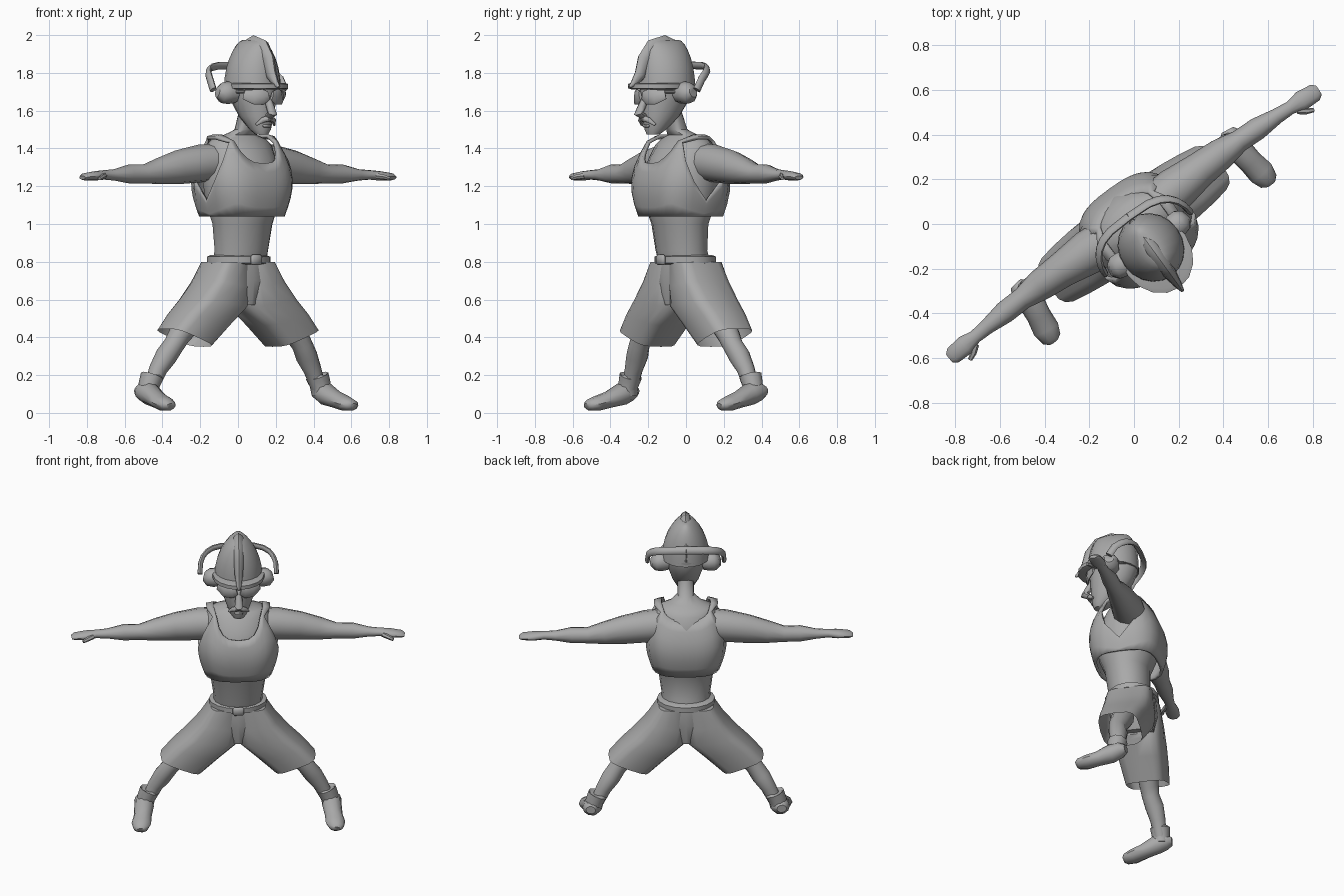
import bpy, bmesh
from math import cos, sin, pi, radians, copysign
from mathutils import Vector, Matrix

cube = bpy.data.objects.get("Cube")
if cube:
    bpy.data.objects.remove(cube, do_unlink=True)

grey = bpy.data.materials.new("plain_grey")
grey.use_nodes = True
COLOUR = (0.4, 0.4, 0.4, 1)
grey.diffuse_color = COLOUR
grey.node_tree.nodes["Principled BSDF"].inputs["Base Color"].default_value = COLOUR

TURN = Matrix.Rotation(radians(36), 4, 'Z')   # the figure stands turned to its left
X, Y, Z = Vector((1, 0, 0)), Vector((0, 1, 0)), Vector((0, 0, 1))


def power(value, exponent):
    return copysign(abs(value) ** exponent, value)


def finish(name, bm, mirror=False, thickness=0):
    """Turn a bmesh into a shaded object, optionally mirrored to the other side."""
    if mirror:
        copied = bmesh.ops.duplicate(bm, geom=bm.verts[:] + bm.edges[:] + bm.faces[:])["geom"]
        copied_verts = [item for item in copied if isinstance(item, bmesh.types.BMVert)]
        bmesh.ops.scale(bm, vec=(-1, 1, 1), verts=copied_verts)
    bmesh.ops.remove_doubles(bm, verts=bm.verts, dist=.001)
    bmesh.ops.recalc_face_normals(bm, faces=bm.faces)
    mesh = bpy.data.meshes.new(name)
    bm.to_mesh(mesh)
    bm.free()
    mesh.transform(TURN)
    mesh.materials.append(grey)
    obj = bpy.data.objects.new(name, mesh)
    bpy.context.collection.objects.link(obj)
    if thickness:
        obj.modifiers.new("thickness", 'SOLIDIFY').thickness = thickness
    bpy.ops.object.select_all(action='DESELECT')
    obj.select_set(True)
    bpy.context.view_layer.objects.active = obj
    bpy.ops.object.shade_smooth_by_angle(angle=radians(45))


def skin(rings, sides, exponent, end=True):
    """Loft rings given as (centre, half-axis u, half-axis v)."""
    bm = bmesh.new()
    loops = []
    for centre, u, v in rings:
        angles = [2 * pi * i / sides for i in range(sides)]
        loops.append([bm.verts.new(centre + u * power(cos(a), exponent) + v * power(sin(a), exponent))
                      for a in angles])
    for lower, upper in zip(loops, loops[1:]):
        for i in range(sides):
            j = (i + 1) % sides
            bm.faces.new((lower[i], lower[j], upper[j], upper[i]))
    bm.faces.new(loops[0])
    if end:
        bm.faces.new(loops[-1])
    return bm


def tube(name, points, sides=12, ref=Y, exponent=1, mirror=False):
    """Loft along points (x, y, z, half size across ref, optional half size along ref)."""
    centres = [Vector(point[:3]) for point in points]
    rings = []
    for i, point in enumerate(points):
        tangent = (centres[min(i + 1, len(centres) - 1)] - centres[max(i - 1, 0)]).normalized()
        u = tangent.cross(ref).normalized()
        rings.append((centres[i], u * point[3], u.cross(tangent) * point[-1]))
    finish(name, skin(rings, sides, exponent), mirror)


def stack(name, levels, sides=16, exponent=1):
    """Loft level rings given as (z, y centre, half width, half depth)."""
    rings = [(Vector((0, y, z)), X * width, Y * depth) for z, y, width, depth in levels]
    finish(name, skin(rings, sides, exponent))


def block(name, centre, size, bevel):
    bm = bmesh.new()
    bmesh.ops.create_cube(bm, size=1, matrix=Matrix.Translation(centre) @ Matrix.Diagonal((*size, 1)))
    bmesh.ops.bevel(bm, geom=bm.edges[:], offset=bevel, segments=1, affect='EDGES')
    finish(name, bm)


def hoop(name, z, y, width, depth, height):
    """Flat-sided elliptical band with bevelled rims."""
    inset = .02
    stack(name, [(z - height / 2, y, width - inset, depth - inset), (z - height / 3, y, width, depth),
                 (z + height / 3, y, width, depth), (z + height / 2, y, width - inset, depth - inset)])


# Body and neck
stack("torso", [(.76, 0, .15, .13), (.86, -.03, .15, .13), (1, -.04, .17, .14), (1.1, -.04, .2, .18),
                (1.25, -.03, .22, .2), (1.35, -.02, .2, .17), (1.42, -.01, .19, .13), (1.45, -.01, .16, .1),
                (1.47, -.02, .1, .07), (1.5, -.06, .05, .06), (1.6, -.1, .05, .06)])

# Arms with flat hands and thumbs
ARM = [(.1, 1.33, .1, .1), (.24, 1.32, .1, .1), (.38, 1.3, .09, .08), (.5, 1.28, .07, .07),
       (.6, 1.265, .05, .05), (.7, 1.265, .05, .05), (.8, 1.26, .03, .035), (.87, 1.26, .025, .03),
       (.93, 1.255, .025, .045), (1, 1.25, .02, .04), (1.02, 1.245, .01, .025)]
tube("arms", [(x, .025 * sin(pi * x), z, height, depth) for x, z, height, depth in ARM], mirror=True)
tube("thumbs", [(.89, -.02, 1.255, .016), (.92, -.045, 1.25, .014), (.95, -.06, 1.24, .01)],
     sides=6, ref=Z, mirror=True)

# Sleeveless vest: one sheet whose top edge follows armholes, straps and neckline
HEM, SHOULDER = 1.04, 1.44


def chest_point(angle, z):
    t = (z - HEM) / (SHOULDER - HEM)
    bulge = sin(pi * t)
    width, depth = .21 + .045 * bulge, .2 - .07 * t + .06 * bulge
    a = radians(angle)
    return Vector((width * power(cos(a), .7), -.035 + depth * power(sin(a), .7), z))


def top_edge(angle):
    if abs(angle) <= 48:
        return 1.12 + abs(angle) / 150
    neckline = 1.4 if angle > 0 else 1.32
    return neckline + (SHOULDER - neckline) * ((90 - abs(angle)) / 32) ** 2


half = [0, 16, 32, 48, 58, 66, 74, 82, 90]
bm = bmesh.new()
ROWS = 6
columns = []
for angle in [-a for a in half[:0:-1]] + half:
    heights = [HEM + (top_edge(angle) - HEM) * row / ROWS for row in range(ROWS + 1)]
    columns.append([bm.verts.new(chest_point(angle, z)) for z in heights])
for a, b in zip(columns, columns[1:]):
    for row in range(ROWS):
        bm.faces.new((a[row], b[row], b[row + 1], a[row + 1]))
# Straps over the shoulders
strap = [[chest_point(-48, SHOULDER), chest_point(-58, SHOULDER)]]
strap += [[Vector((.195, y, 1.465)), Vector((.15, y, 1.475))] for y in (-.06, .01)]
strap += [[chest_point(48, SHOULDER), chest_point(58, SHOULDER)]]
strap = [[bm.verts.new(corner) for corner in pair] for pair in strap]
for a, b in zip(strap, strap[1:]):
    bm.faces.new((a[0], a[1], b[1], b[0]))
finish("vest", bm, mirror=True, thickness=.018)

# Belt and buckle
hoop("belt", .81, -.005, .178, .157, .05)
block("buckle", (0, -.165, .81), (.07, .025, .055), .01)

# Shorts: each ring spans from an outer to an inner point, meeting on the centre line
stack("shorts_seat", [(.8, 0, .15, .135), (.7, 0, .14, .145), (.57, 0, .04, .125)], exponent=.6)
SECTIONS = [(.17, .8, 0, .8, .14), (.235, .7, 0, .66, .15), (.325, .6, 0, .56, .15),
            (.4, .53, .11, .46, .14), (.475, .445, .225, .35, .125)]
rings = []
for outer_x, outer_z, inner_x, inner_z, depth in SECTIONS:
    outer, inner = Vector((outer_x, 0, outer_z)), Vector((inner_x, 0, inner_z))
    rings.append(((outer + inner) / 2, (outer - inner) / 2, Y * depth))
finish("shorts_legs", skin(rings, sides=16, exponent=.55, end=False), mirror=True)

# Lower legs, boot cuffs and feet
tube("lower_legs", [(.28, 0, .52, .07), (.385, 0, .41, .06), (.42, 0, .36, .055), (.46, .015, .3, .058),
                    (.505, .025, .23, .048), (.55, .03, .13, .04)], mirror=True)
tube("boot_cuffs", [(.57, .03, .1, .054), (.56, .03, .15, .056), (.54, .03, .195, .062), (.54, .03, .2, .05)],
     sides=10, mirror=True)
tube("feet", [(.585, .095, .115, .03, .025), (.58, .06, .115, .055, .05), (.575, 0, .1, .06, .06),
              (.585, -.08, .07, .055, .045), (.595, -.15, .05, .06, .04), (.6, -.2, .04, .045, .03),
              (.6, -.215, .035, .025, .015)], sides=10, ref=Z, mirror=True)

# Head and face
stack("head", [(1.475, -.215, .035, .035), (1.5, -.2, .055, .06), (1.57, -.165, .085, .105),
               (1.65, -.14, .11, .135), (1.74, -.125, .125, .155), (1.82, -.125, .12, .14)])
tube("nose", [(0, -.255, 1.69, .015), (0, -.29, 1.62, .022), (0, -.31, 1.585, .026), (0, -.27, 1.565, .018)],
     sides=8, ref=X)
tube("moustache", [(0, -.28, 1.56, .017), (.035, -.27, 1.55, .015), (.06, -.245, 1.525, .007)],
     sides=8, mirror=True)
block("lower_lip", (0, -.26, 1.52), (.05, .02, .016), .005)

# Sunglasses
tube("lenses", [(.012, -.29, 1.68, .024, .008), (.04, -.285, 1.672, .04, .009), (.085, -.268, 1.672, .04, .009),
                (.125, -.225, 1.685, .025, .008)], sides=8, exponent=.7, mirror=True)
tube("glasses_arms", [(.12, -.23, 1.7, .01), (.14, -.12, 1.7, .01)], sides=6, ref=X, mirror=True)

# Helmet whose dome rises into a tall crest, with a brim
dome = []
for step in range(8):
    a = step / 7 * pi / 2
    dome.append((1.72 + .255 * sin(a), -.13, .02 + .126 * cos(a) ** 1.3, .08 + .078 * cos(a)))
stack("helmet_dome", dome, sides=20)
hoop("helmet_brim", 1.73, -.17, .158, .18, .035)
CREST = [(.01, 1.75, .02, .012), (-.01, 1.84, .035, .026), (-.06, 1.92, .05, .034), (-.14, 1.955, .045, .036),
         (-.22, 1.93, .05, .034), (-.27, 1.87, .045, .03), (-.3, 1.79, .035, .025), (-.345, 1.74, .018, .015),
         (-.37, 1.725, .006, .008)]
tube("helmet_crest", [(0, *point) for point in CREST], sides=8, ref=X)

# Headphones with the band behind the head
tube("ear_cups", [(.11, -.12, 1.695, .055), (.15, -.115, 1.695, .06), (.185, -.11, 1.695, .055),
                  (.21, -.105, 1.7, .03)], sides=10, mirror=True)
band = []
for step in range(7):
    a = step / 6 * pi / 2
    band.append((.235 * max(cos(a), 0) ** .6, -.1 + .14 * sin(a), 1.71 + .13 * sin(a) ** .6, .015, .024))
tube("headphone_band", band, sides=8, ref=Vector((0, -.6, .8)), mirror=True)
